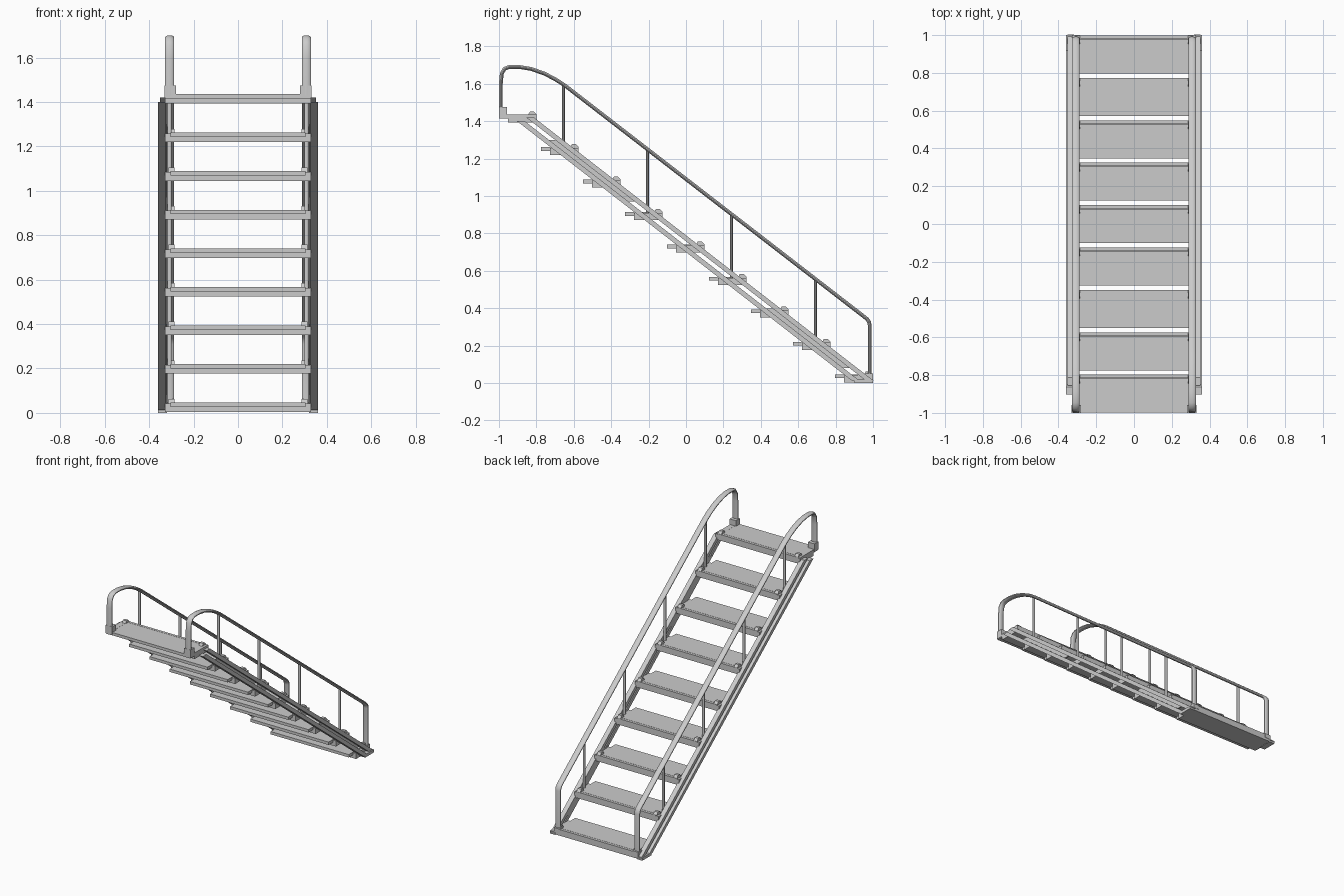
import bpy, bmesh, math
from mathutils import Vector

if "Cube" in bpy.data.objects:
    bpy.data.objects.remove(bpy.data.objects["Cube"])

SLOPE = 0.775
DY, DZ = 0.2245, 0.1737


def make(name, bm, smooth=False):
    bmesh.ops.recalc_face_normals(bm, faces=bm.faces)
    me = bpy.data.meshes.new(name)
    bm.to_mesh(me)
    bm.free()
    ob = bpy.data.objects.new(name, me)
    bpy.context.collection.objects.link(ob)
    if smooth:
        bpy.context.view_layer.objects.active = ob
        ob.select_set(True)
        bpy.ops.object.shade_smooth_by_angle(angle=math.radians(40))
        ob.select_set(False)
    return ob


def prism(name, pts, x0, x1):
    """Extrude a (y, z) outline from x0 to x1."""
    bm = bmesh.new()
    face = bm.faces.new([bm.verts.new((x0, y, z)) for y, z in pts])
    ext = bmesh.ops.extrude_face_region(bm, geom=[face])
    moved = [g for g in ext["geom"] if isinstance(g, bmesh.types.BMVert)]
    bmesh.ops.translate(bm, verts=moved, vec=(x1 - x0, 0, 0))
    return make(name, bm)


def box(name, x0, x1, y0, y1, z0, z1):
    return prism(name, [(y0, z0), (y1, z0), (y1, z1), (y0, z1)], x0, x1)


def sloped(name, x0, x1, top, low, z0, z1):
    """Bar following the stair slope, cut level at z0 and z1."""
    return prism(name, [((c - z) / SLOPE, z) for c, z in
                        ((low, z0), (top, z0), (top, z1), (low, z1))], x0, x1)


def sweep(name, path, x, rx, rn, sides=12):
    """Sweep an oval section along a (y, z) path."""
    bm = bmesh.new()
    pts = [Vector(p) for p in path]
    rings = []
    for i, p in enumerate(pts):
        a = (p - pts[max(i - 1, 0)])
        b = (pts[min(i + 1, len(pts) - 1)] - p)
        a = a.normalized() if a.length else b.normalized()
        b = b.normalized() if b.length else a
        t = (a + b).normalized()
        n = Vector((-t.y, t.x)) / max(t.dot(a), 0.5)
        ring = []
        for k in range(sides):
            ang = 2 * math.pi * (k + 0.5) / sides
            q = p + n * rn * math.sin(ang)
            ring.append(bm.verts.new((x + rx * math.cos(ang), q.x, q.y)))
        rings.append(ring)
    for r, s in zip(rings, rings[1:]):
        for k in range(sides):
            j = (k + 1) % sides
            bm.faces.new((r[k], r[j], s[j], s[k]))
    bm.faces.new(rings[0])
    bm.faces.new(rings[-1])
    return make(name, bm, True)


# Nine treads: plate, nosing, under-channel and end brackets
for k in range(9):
    oy, oz = -DY * k, DZ * k
    box("tread_plate", -0.305, 0.305, 0.797 + oy, 0.978 + oy, 0.026 + oz, 0.046 + oz)
    box("tread_nosing", -0.305, 0.305, 0.980 + oy, 0.998 + oy, 0.006 + oz, 0.046 + oz)
    box("tread_channel", -0.305, 0.305, 0.845 + oy, 0.998 + oy, 0.003 + oz, 0.027 + oz)
    for s in (-1, 1):
        box("tread_bracket", s * 0.305, s * 0.328, 0.845 + oy, 0.998 + oy, 0.003 + oz, 0.042 + oz)
        # Clamp knob on each end of the tread
        prism("tread_knob", [(0.945 + oy, 0.035 + oz), (0.998 + oy, 0.035 + oz),
                             (0.996 + oy, 0.048 + oz), (0.982 + oy, 0.063 + oz),
                             (0.962 + oy, 0.063 + oz), (0.955 + oy, 0.050 + oz)],
              s * 0.285, s * 0.312)

# Base foot and top landing ends
for s in (-1, 1):
    box("base_foot", s * 0.32, s * 0.36, 0.90, 1.0, 0.0, 0.02)
    box("landing_end", s * 0.29, s * 0.328, -1.0, -0.80, 1.415, 1.436)

RAIL = [(0.982, 0.03), (0.982, 0.31), (0.978, 0.328), (0.968, 0.342), (0.955, 0.353),
        (-0.65, 1.593), (-0.70, 1.625), (-0.76, 1.656), (-0.83, 1.680), (-0.89, 1.690),
        (-0.945, 1.690), (-0.970, 1.680), (-0.985, 1.655), (-0.990, 1.60), (-0.990, 1.43)]

for s in (-1, 1):
    # Stringer: upper and lower flanges with partial web plates
    sloped("stringer_upper", s * 0.318, s * 0.352, 0.79, 0.758, 0.012, 1.42)
    sloped("stringer_lower", s * 0.325, s * 0.36, 0.732, 0.70, 0.012, 1.40)
    sloped("web_plate_low", s * 0.322, s * 0.332, 0.77, 0.715, 0.08, 0.40)
    sloped("web_plate_high", s * 0.322, s * 0.332, 0.77, 0.715, 0.97, 1.30)
    # Handrail with looped top end
    sweep("handrail", RAIL, s * 0.308, 0.021, 0.0105)
    # Collars at both ends of the handrail
    box("handrail_top_block", s * 0.28, s * 0.33, -1.0, -0.957, 1.42, 1.475)
    box("handrail_foot_block", s * 0.283, s * 0.328, 0.96, 1.0, 0.02, 0.05)
    # Balusters on every second tread
    for i in range(4):
        y = 0.692 - 2 * DY * i
        sweep("baluster", [(y, 0.19 + 2 * DZ * i), (y, 0.555 + 2 * DZ * i)], s * 0.308, 0.010, 0.008, 8)
